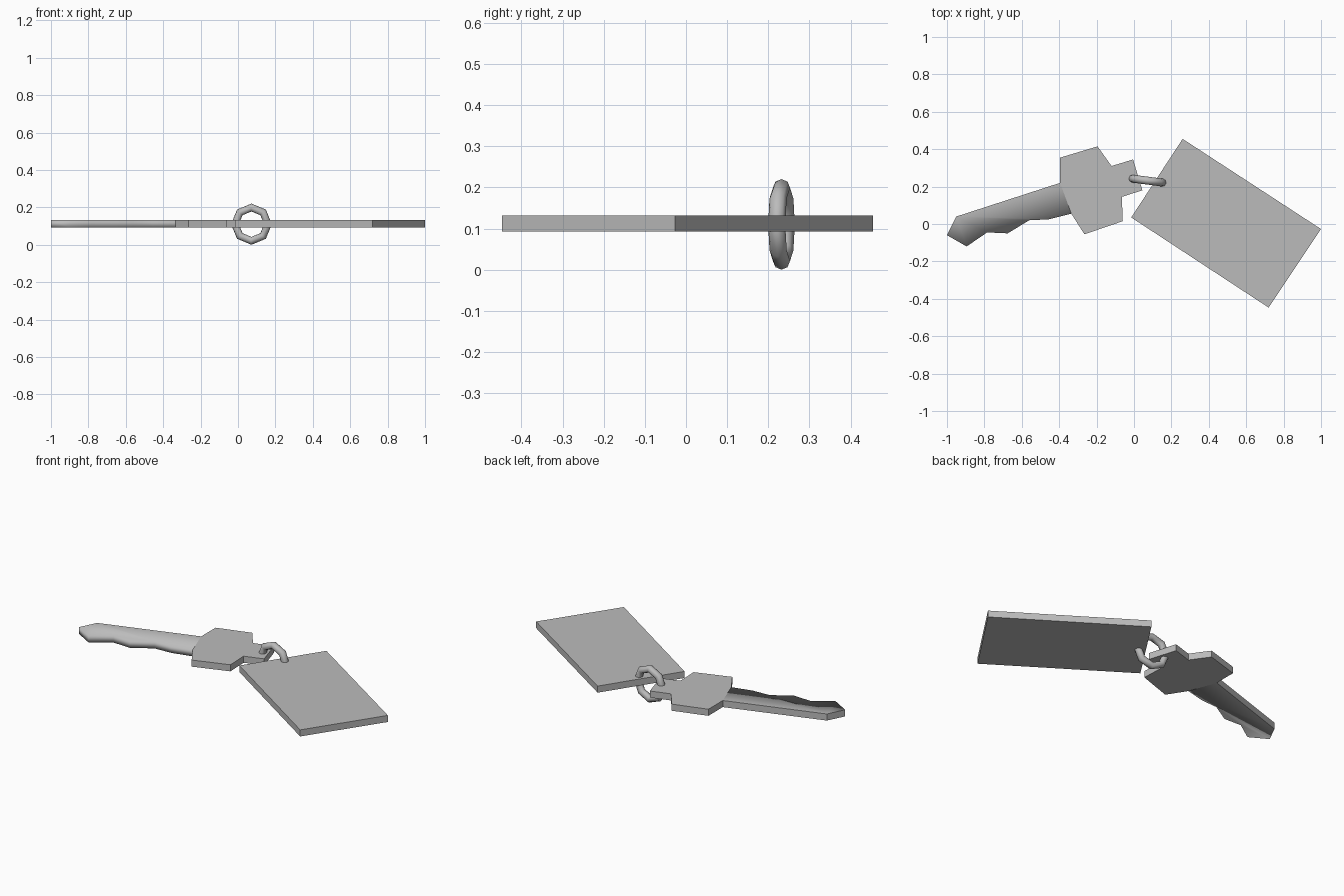
import bpy, bmesh, math
from mathutils import Matrix

cube = bpy.data.objects.get("Cube")
if cube:
    bpy.data.objects.remove(cube, do_unlink=True)

BOTTOM, THICK = 0.093, 0.039

metal = bpy.data.materials.new("plain grey")
metal.use_nodes = True
grey = (0.5, 0.5, 0.5, 1)
metal.diffuse_color = grey
metal.node_tree.nodes["Principled BSDF"].inputs["Base Color"].default_value = grey


def finish(name, bm):
    bmesh.ops.recalc_face_normals(bm, faces=bm.faces)
    mesh = bpy.data.meshes.new(name)
    bm.to_mesh(mesh)
    bm.free()
    mesh.materials.append(metal)
    obj = bpy.data.objects.new(name, mesh)
    bpy.context.collection.objects.link(obj)
    return obj


def plate(bm, outlines):
    """Extrude flat outlines, which may share corners, into one solid plate."""
    corners = {}
    for outline in outlines:
        for p in outline:
            if p not in corners:
                corners[p] = bm.verts.new((*p, BOTTOM))
        bm.faces.new([corners[p] for p in outline])
    top = bmesh.ops.extrude_face_region(bm, geom=bm.faces[:], use_keep_orig=True)["geom"]
    moved = [g for g in top if isinstance(g, bmesh.types.BMVert)]
    bmesh.ops.translate(bm, verts=moved, vec=(0, 0, THICK))


# Key: bow and toothed blade, joined along the shoulder
shoulder = [(-0.335, 0.055), (-0.395, 0.22)]
bow = shoulder + [(-0.395, 0.355), (-0.195, 0.415), (-0.12, 0.31), (-0.005, 0.345),
                  (0.045, 0.18), (-0.065, 0.145), (-0.06, 0.015), (-0.265, -0.055)]
teeth = [(-0.895, -0.12), (-0.785, -0.045), (-0.675, -0.05), (-0.56, 0.02), (-0.455, 0.025)]
blade = shoulder[::-1] + teeth[::-1] + [(-1.0, -0.06), (-0.95, 0.04)]
bm = bmesh.new()
plate(bm, [bow, blade])

# Soft shading along the toothed edge, crisp edges everywhere else
tooth_x = [p[0] for p in teeth]


def on_teeth(vert):
    return any(abs(vert.co.x - x) < 0.001 for x in tooth_x)


for face in bm.faces:
    face.smooth = True
for edge in bm.edges:
    edge.smooth = any(on_teeth(v) for v in edge.verts)
finish("key", bm)

# Rectangular tag
bm = bmesh.new()
plate(bm, [[(0.26, 0.455), (1.0, -0.027), (0.72, -0.447), (-0.015, 0.035)]])
finish("tag", bm)

# Upright eight-sided ring linking the key and the tag
bpy.ops.mesh.primitive_torus_add(major_segments=8, minor_segments=8,
                                 major_radius=0.089, minor_radius=0.021)
ring = bpy.context.object
ring.name = "ring"
ring.data.materials.append(metal)
ring.data.transform(Matrix.Translation((0.072, 0.232, 0.11))
                    @ Matrix.Rotation(math.radians(-7.5), 4, "Z")
                    @ Matrix.Rotation(math.radians(90), 4, "X"))
bpy.ops.object.shade_smooth_by_angle(angle=math.radians(60))
